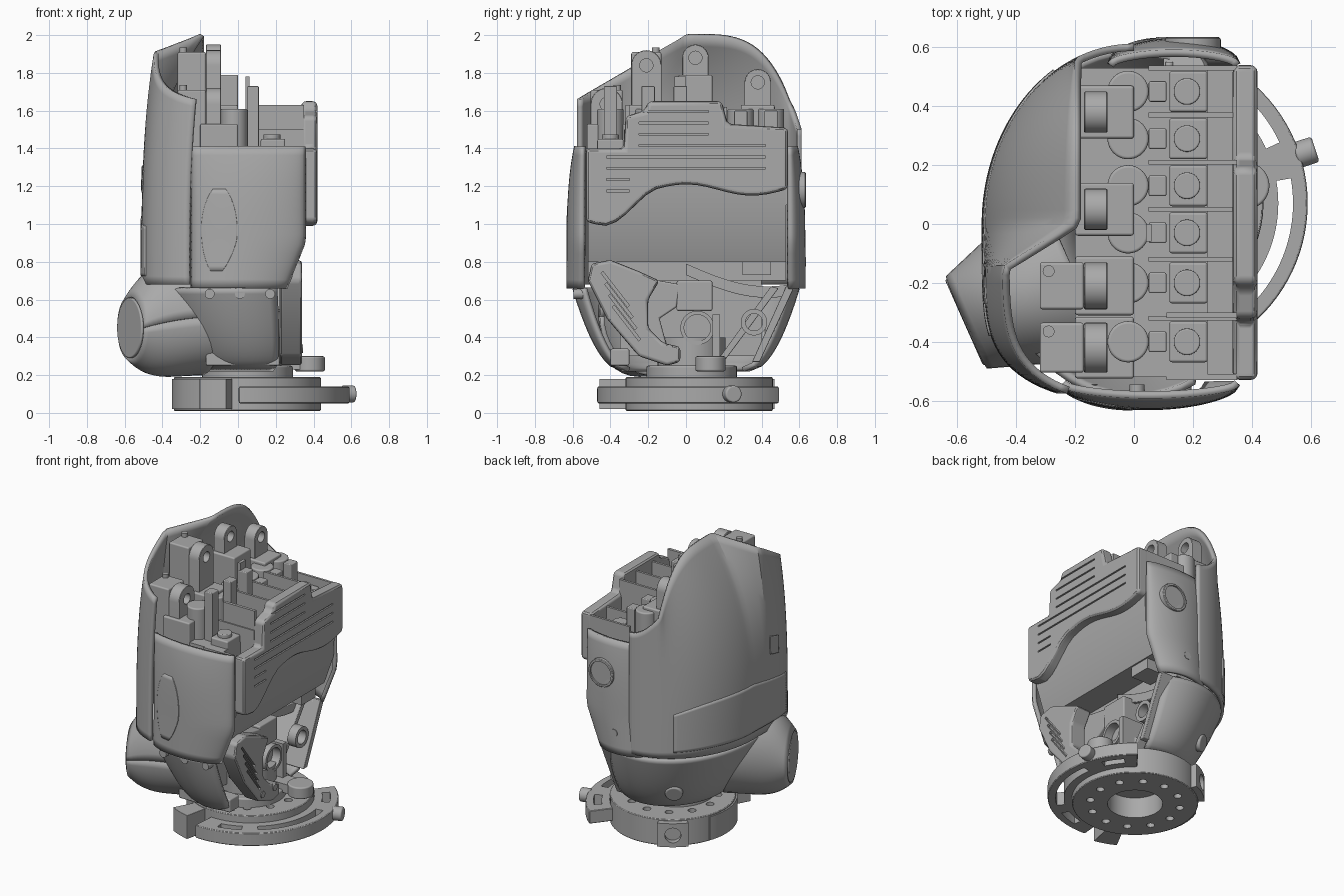
import bpy, bmesh
from math import sin, cos, pi, sqrt, radians
from mathutils import Vector

if "Cube" in bpy.data.objects:
    bpy.data.objects.remove(bpy.data.objects["Cube"])

RIGHT, BACK, UP = Vector((1, 0, 0)), Vector((0, 1, 0)), Vector((0, 0, 1))


def make_material(name, shade):
    material = bpy.data.materials.new(name)
    material.use_nodes = True
    colour = (shade, shade, shade, 1)
    material.diffuse_color = colour
    material.node_tree.nodes["Principled BSDF"].inputs["Base Color"].default_value = colour
    return material


grey = make_material("satin grey", .4)


def shade_smooth(part):
    bpy.ops.object.select_all(action='DESELECT')
    bpy.context.view_layer.objects.active = part
    part.select_set(True)
    bpy.ops.object.shade_smooth_by_angle(angle=radians(25))


def finish(name, bm, bevel=0, thickness=0):
    bmesh.ops.recalc_face_normals(bm, faces=bm.faces)
    mesh = bpy.data.meshes.new(name)
    bm.to_mesh(mesh)
    bm.free()
    part = bpy.data.objects.new(name, mesh)
    bpy.context.collection.objects.link(part)
    mesh.materials.append(grey)
    shade_smooth(part)
    if thickness:
        modifier = part.modifiers.new("thickness", 'SOLIDIFY')
        modifier.thickness, modifier.offset = thickness, 0
    if bevel:
        modifier = part.modifiers.new("rounding", 'BEVEL')
        modifier.width, modifier.segments, modifier.limit_method = bevel, 3, 'ANGLE'
        modifier.harden_normals = True
    return part


def on_axis(axis, point, depth):
    a, b = point
    return Vector({'x': (depth, a, b), 'y': (a, depth, b), 'z': (a, b, depth)}[axis])


def prism(name, outline, axis, low, high, bevel=0):
    """Outline extruded along an axis."""
    bm = bmesh.new()
    face = bm.faces.new([bm.verts.new(on_axis(axis, point, low)) for point in outline])
    extruded = bmesh.ops.extrude_face_region(bm, geom=[face])["geom"]
    moved = [v for v in extruded if isinstance(v, bmesh.types.BMVert)]
    bmesh.ops.translate(bm, vec=on_axis(axis, (0, 0), high - low), verts=moved)
    return finish(name, bm, bevel)


def box(name, x, y, z, bevel=0):
    outline = [(x[0], y[0]), (x[1], y[0]), (x[1], y[1]), (x[0], y[1])]
    return prism(name, outline, 'z', *z, bevel)


def cylinder(name, centre, radius, direction, length, bevel=0, sides=40):
    bm = bmesh.new()
    bmesh.ops.create_cone(bm, cap_ends=True, segments=sides, radius1=radius, radius2=radius, depth=length)
    bm.transform(Vector(direction).to_track_quat('Z', 'Y').to_matrix().to_4x4())
    bmesh.ops.translate(bm, vec=centre, verts=bm.verts)
    return finish(name, bm, bevel)


def ring_sector(name, centre, inner, outer, start, end, z, bevel=0):
    angles = [radians(start + (end - start) * i / 40) for i in range(41)]
    rim = [(outer, a) for a in angles] + [(inner, a) for a in reversed(angles)]
    outline = [(centre.x + r * cos(a), centre.y + r * sin(a)) for r, a in rim]
    return prism(name, outline, 'z', *z, bevel)


def sheet(name, surface, across=40, along=16, thickness=.025):
    """Curved panel from a rule giving a point for u and v."""
    bm = bmesh.new()
    grid = [[bm.verts.new(surface(i / across, j / along)) for j in range(along + 1)] for i in range(across + 1)]
    for left, right in zip(grid, grid[1:]):
        for j in range(along):
            bm.faces.new((left[j], right[j], right[j + 1], left[j + 1]))
    return finish(name, bm, thickness=thickness)


def cut(part, cutters):
    for cutter in cutters:
        modifier = part.modifiers.new("cut", 'BOOLEAN')
        modifier.operation, modifier.object, modifier.solver = 'DIFFERENCE', cutter, 'EXACT'
    depsgraph = bpy.context.evaluated_depsgraph_get()
    mesh = bpy.data.meshes.new_from_object(part.evaluated_get(depsgraph))
    part.modifiers.clear()
    part.data = mesh
    for cutter in cutters:
        bpy.data.objects.remove(cutter)
    shade_smooth(part)


def polar(degrees):
    return Vector((cos(radians(degrees)), sin(radians(degrees)), 0))


# Mounting base with bolt holes and side port
hub = Vector((.05, .07, .1))
base = cylinder("base_disc", hub, .39, UP, .18, bevel=.01, sides=64)
bolt_holes = [cylinder("hole", hub + polar(30 * i) * .28, .025, UP, .3, sides=24) for i in range(12)]
cut(base, bolt_holes + [cylinder("hole", hub - UP * .05, .17, UP, .2)])
outward = polar(125)
port = ring_sector("side_port", hub, .34, .43, 112, 138, z=(.02, .18))
cut(port, [cylinder("hole", hub + outward * .43, .05, outward, .08)])

# Slotted adjustment arc around the base
arc = ring_sector("adjustment_arc", hub, .36, .54, -95, 52, z=(.05, .14), bevel=.01)
cut(arc, [ring_sector("slot", hub, .44, .49, start, end, z=(0, .2))
          for start, end in ((-50, 10), (25, 42), (-80, -62))])
ring_sector("arc_end", hub, .36, .54, -118, -102, z=(.02, .18), bevel=.01)
ring_sector("base_rim", hub, .37, .4, -200, -105, z=(.02, .18))
cylinder("arc_bolt", hub + polar(18) * .56, .045, polar(18), .07, bevel=.01)

# Wrist joint
joint = Vector((.05, .03, .2))
cylinder("wrist_disc", joint, .24, UP, .1, bevel=.01)
cylinder("wrist_post", joint + UP * .1, .18, UP, .2)
cylinder("wrist_lug", (.38, .13, .26), .08, UP, .08, bevel=.01)
box("wrist_arm", x=(.1, .36), y=(.07, .19), z=(.23, .29))


# Wrist shell, open toward the palm
def wrist(u, v):
    angle, spread = radians(65 + 230 * u), .56 + .44 * sqrt(v)
    return .48 * spread * cos(angle) + .07 * (1 - v), .59 * spread * sin(angle), .23 + .43 * v


sheet("wrist_shell", wrist)
box("wrist_recess_plate", x=(-.17, .22), y=(-.4, -.3), z=(.25, .34), bevel=.01)
for x in (-.15, .01, .17):
    cylinder("seam_screw", (x, -.57, .63), .026, BACK, .05, sides=24)
cylinder("wrist_port_ring", (-.19, .4, .39), .055, (-.5, .8, -.3), .06, bevel=.01)

# Thumb mount flaring out to a round pad
thumb_axis, thumb_side = polar(204), polar(-66)


def thumb_flare(u, v):
    angle = 2 * pi * u
    centre = Vector((-.2, -.17, .51)) + thumb_axis * .4 * v - UP * .06 * v * v
    sideways, upward = .3 - .14 * v, .3 - .14 * v ** 4
    return centre + thumb_side * sideways * cos(angle) + UP * upward * sin(angle)


thumb_centre = (-.566, -.33, .45)
sheet("thumb_mount", thumb_flare)
cylinder("thumb_pad", thumb_centre, .16, thumb_axis, .025, bevel=.008)

# Wrist interior
box("wrist_back_wall", x=(-.1, .02), y=(-.35, .4), z=(.3, .75))
motor = cylinder("wrist_motor", (.13, .06, .45), .09, RIGHT, .2)
cut(motor, [cylinder("hole", (.22, .06, .45), .07, RIGHT, .1)])
box("motor_top", x=(0, .2), y=(-.05, .14), z=(.54, .7), bevel=.01)
box("wrist_rib", x=(0, .24), y=(.14, .18), z=(.26, .52))
prism("thumb_fin", [(-.25, .72), (-.03, .68), (-.05, .56), (-.14, .5), (-.1, .35), (-.25, .4)], 'x', .1, .2, bevel=.01)
sheet("inner_web", lambda u, v: (.12, .55 * u, .73 + .06 * v - .12 * sin(2 * u)))
for top, bottom, x in ((.57, .39, .25), (.49, .2, .17)):
    outline = [(top, .66), (top - .04, .67), (bottom - .04, .27), (bottom, .27)]
    prism("slanted_strut", outline, 'x', x - .15, x, bevel=.005)
eye = cylinder("strut_eye", (.2, .36, .48), .07, RIGHT, .06)
cut(eye, [cylinder("hole", (.2, .36, .48), .045, RIGHT, .2)])

# Slotted heel pad beside the thumb
heel = [(-.52, .7), (-.5, .79), (-.4, .81), (-.25, .75), (-.14, .7), (-.2, .6), (-.2, .45), (-.12, .37), (-.03, .35),
        (-.03, .27), (-.1, .25), (-.25, .3), (-.42, .5)]
heel_pad = prism("heel_pad", heel, 'x', .22, .34, bevel=.02)
slots = []
for i in range(4):
    y, z = -.45 + .02 * i, .74 - .06 * i
    slots.append(prism("slot", [(y, z), (y + .01, z + .01), (y + .15, z - .17), (y + .14, z - .18)], 'x', .32, .36))
cut(heel_pad, slots)
for y in (-.22, -.09):
    cylinder("heel_screw", (.335, y, .34), .022, RIGHT, .02, sides=24)

# Palm core and floor
core = [(-.2, .7), (.1, .7), (.1, .8), (.28, .8), (.35, 1), (.36, 1.25), (.25, 1.25), (.25, 1.4), (-.2, 1.4)]
prism("palm_core", core, 'y', -.52, .53)
box("palm_notch", x=(.12, .27), y=(.3, .45), z=(.73, .8))


# Palm pad with stepped top, wavy lower edge and grip grooves
def wavy_edge(y):
    drop = min(1, max(0, (-.15 - y) / .3))
    return 1.18 + .03 * cos(9 * y) - .17 * drop * drop * (3 - 2 * drop)


edge = [(y, wavy_edge(y)) for y in [.54 - 1.07 * i / 20 for i in range(21)]]
steps = [(-.53, 1.4), (-.33, 1.4), (-.32, 1.57), (-.22, 1.6), (-.2, 1.65), (.19, 1.65), (.22, 1.53), (.54, 1.51)]
palm_pad = prism("palm_pad", edge + steps, 'x', .335, .42, bevel=.025)
grooves = []
for i in range(8):
    z = 1.17 + .06 * i
    start = -.42 if z < 1.4 else -.25
    end = -.3 if z < 1.25 else .42 if z < 1.45 else .12
    grooves.append(box("groove", x=(.41, .44), y=(start, end), z=(z, z + .01)))
cut(palm_pad, grooves)


# Back-of-hand cover rising to a peak
def cover(u, v):
    y = -.6 * cos(pi * (.11 + .89 * u))
    reach = abs(y) / .6
    foot = -.5 * sqrt(max(0, 1 - reach ** (2 if y > 0 else 5)))
    peak = 2 - .5 * reach ** 4 if y > 0 else 2 + .6 * y
    lean = min(1, max(0, -y / .15))
    tip = max(foot, -.19) * (1 - lean) + .87 * foot * lean
    return Vector((foot + (tip - foot) * v ** 3, y, .68 + (peak - .68) * v))


def cover_band(u, v):
    x, y, z = cover(.2 + .6 * u, .04 + .24 * v)
    return 1.02 * x, 1.02 * y, z


sheet("back_cover", cover, across=60, along=24)
sheet("back_cover_band", cover_band, thickness=.015)
sheet("back_cover_plate", lambda u, v: cover(.27 + .06 * u, .42 + .1 * v) - RIGHT * .015, thickness=.008)


# Front and rear side panels
def side_panel(side, left):
    def surface(u, v):
        right = .25 + .1 * min(1, 3 * v)
        bulge = .08 * sqrt(max(0, sin(pi * u))) * (1 - .5 * v ** 4)
        return Vector((left + (right - left) * u, side * (.54 + bulge), .66 + .75 * v))
    return surface


front, rear = side_panel(-1, -.24), side_panel(1, -.08)
sheet("front_panel", front)
sheet("rear_panel", rear)


def inset(u, v):
    width = .32 * sqrt(sin(pi * (.04 + .92 * v)))
    return front(.24 + (u - .5) * width, .12 + .58 * v) - BACK * .012


sheet("front_inset_plate", inset, thickness=.009)
button = cylinder("rear_button", (.2, .61, 1.18), .095, BACK, .05, bevel=.01)
cut(button, [cylinder("hole", (.2, .64, 1.18), .078, BACK, .03)])
cylinder("rear_screw", (.1, .62, .8), .025, BACK, .03, sides=24)

# Finger knuckle brackets with round-topped eyes
for y, half, shoulder, top, boxed in ((-.42, .085, 1.53, 1.72, True), (-.21, .08, 1.63, 1.92, True),
                                      (.05, .07, 1.79, 1.95, False), (.38, .07, 1.63, 1.82, False)):
    crown = [(y + half * cos(pi * i / 16), top - half + half * sin(pi * i / 16)) for i in range(17)]
    tab = prism("knuckle_tab", crown + [(y - half, 1.3), (y + half, 1.3)], 'x', -.17, -.09, bevel=.006)
    cut(tab, [cylinder("hole", (-.1, y, top - half), .035, RIGHT, .1, sides=24)])
    box("knuckle_block", x=(-.2, 0), y=(y - half - .02, y + half + .02), z=(1.3, shoulder), bevel=.01)
    if boxed:
        box("knuckle_housing", x=(-.32, -.17), y=(y - half, y + half), z=(1.3, top - .01), bevel=.01)
        cylinder("housing_screw", (-.29, y + half - .03, top), .02, UP, .03, sides=24)

# Drive cylinders, posts and cable wells, one set for each cell
for y in (.45, .29, .13, -.03, -.2, -.4):
    cylinder("drive_cylinder", (-.02, y, 1.47), .07, UP, .28, bevel=.01)
    box("cell_post", x=(.05, .11), y=(y - .035, y + .035), z=(1.35, 1.73 if y < 0 else 1.6), bevel=.006)
    box("cell_block", x=(.12, .25), y=(y - .07, y + .07), z=(1.3, 1.45), bevel=.01)
    cylinder("cell_cap", (.18, y, 1.46), .045, UP, .03, bevel=.006)
    wall = y + .08
    box("cell_divider", x=(.05, .35), y=(wall - .008, wall + .008), z=(1.1, 1.62 if abs(wall) < .25 else 1.5))
box("tall_post", x=(.04, .06), y=(-.06, 0), z=(1.35, 1.78))
box("front_end_wall", x=(.11, .35), y=(-.53, -.51), z=(1.1, 1.4))
box("palm_step_wall", x=(.11, .35), y=(-.32, -.3), z=(1.35, 1.63))
